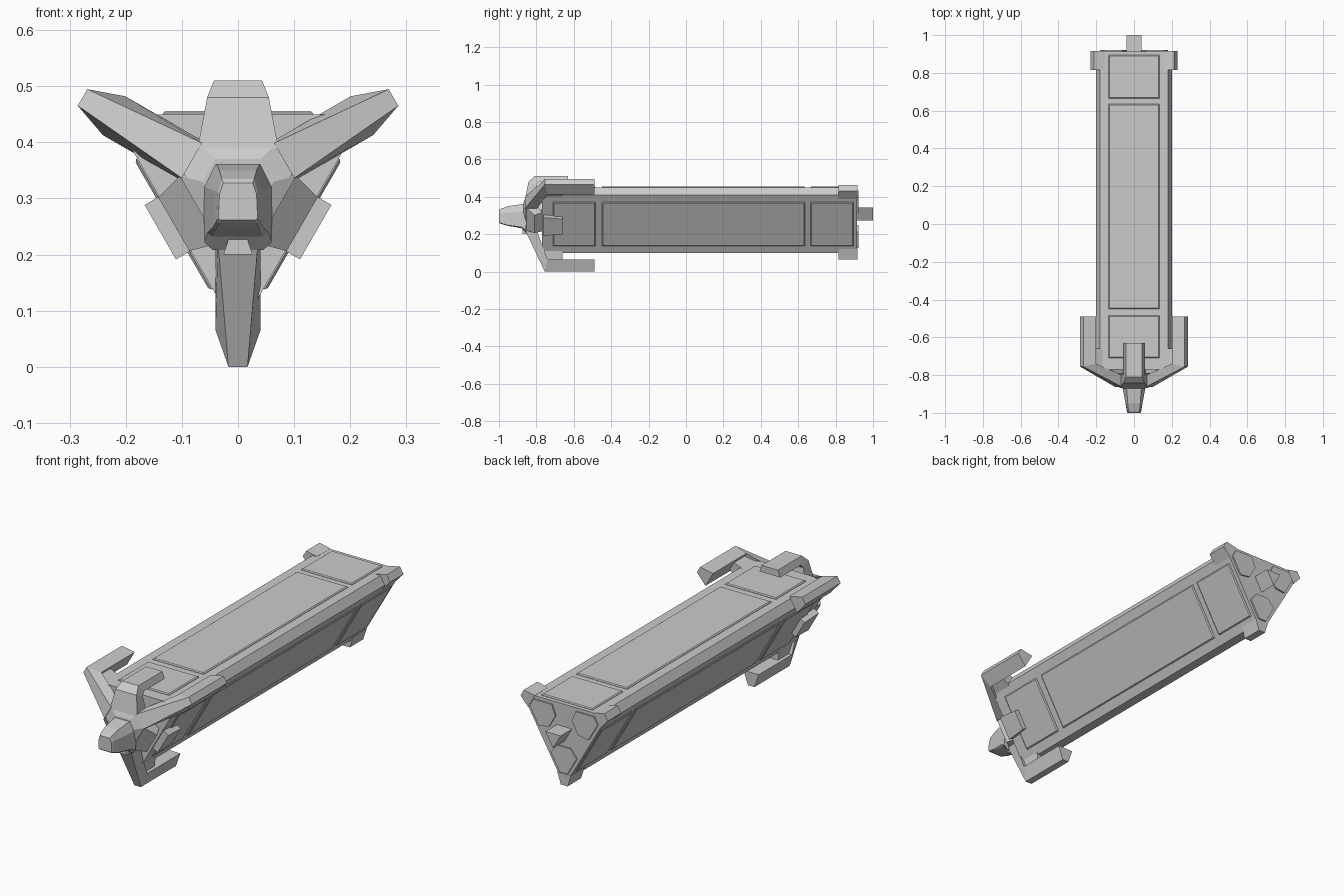
import bpy, bmesh
from math import sin, cos, radians, sqrt
from mathutils import Vector

if "Cube" in bpy.data.objects:
    bpy.data.objects.remove(bpy.data.objects["Cube"])

CZ = 0.32                      # height of the three-fold symmetry axis
FACES = (0, 120, 240)          # directions of the flat hull sides
CORNERS = (60, 180, 300)       # directions of the hull edges


def pt(angle, r, t, y):
    """Point at distance r along a direction, t sideways, y along the hull."""
    a = radians(angle)
    return Vector((r * sin(a) + t * cos(a), y, CZ + r * cos(a) - t * sin(a)))


def loft(name, rings):
    """Skin a list of equal-length rings and cap both ends."""
    bm = bmesh.new()
    vs = [[bm.verts.new(p) for p in ring] for ring in rings]
    n = len(vs[0])
    for a, b in zip(vs, vs[1:]):
        for i in range(n):
            j = (i + 1) % n
            bm.faces.new((a[i], a[j], b[j], b[i]))
    bm.faces.new(vs[0])
    bm.faces.new(vs[-1])
    bmesh.ops.recalc_face_normals(bm, faces=bm.faces)
    mesh = bpy.data.meshes.new(name)
    bm.to_mesh(mesh)
    bm.free()
    obj = bpy.data.objects.new(name, mesh)
    bpy.context.collection.objects.link(obj)
    return obj


def beam(name, angle, stations):
    """Four-sided bar; each station is outer (r, y, half width) and inner (r, y, half width)."""
    rings = []
    for (ro, yo, wo), (ri, yi, wi) in stations:
        rings.append([pt(angle, ro, -wo, yo), pt(angle, ro, wo, yo),
                      pt(angle, ri, wi, yi), pt(angle, ri, -wi, yi)])
    return loft(name, rings)


def block(name, angle, outer, inner, y0, y1):
    """Straight bar along the hull with a trapezoid section."""
    return beam(name, angle, [((outer[0], y, outer[1]), (inner[0], y, inner[1]))
                              for y in (y0, y1)])


def corner_ring(pts, y):
    return [pt(a, r, t, y) for a in CORNERS for r, t in pts]


# Hull: triangular prism with cut corners
hull_corner = [(0.22, -0.023), (0.22, 0.023)]
loft("hull", [corner_ring(hull_corner, y) for y in (-0.77, 0.914)])

# Raised panels on the three long sides
for a in FACES:
    for y0, y1 in ((-0.71, -0.485), (-0.45, 0.635), (0.665, 0.895)):
        rings = []
        for r, g in ((0.128, 0), (0.132, 0), (0.136, 0.005)):
            rings.append([pt(a, r, -0.134 + g, y0 + g), pt(a, r, 0.134 - g, y0 + g),
                          pt(a, r, 0.134 - g, y1 - g), pt(a, r, -0.134 + g, y1 - g)])
        loft("side_panel", rings)

# Corner fittings: rear guards, front arms with prongs, links to the hull
for a in CORNERS:
    block("rear_guard", a, (0.255, 0.018), (0.20, 0.036), 0.815, 0.916)
    block("prong_link", a, (0.26, 0.022), (0.20, 0.03), -0.768, -0.66)
    beam("claw_arm", a, [((0.095, -0.862, 0.036), (0.095, -0.80, 0.04)),
                         ((0.32, -0.755, 0.017), (0.255, -0.74, 0.04)),
                         ((0.32, -0.49, 0.017), (0.255, -0.49, 0.04))])
    outline = [(0.195, -0.02), (0.195, 0.02), (0.112, 0.068),
               (0.07, 0.035), (0.07, -0.035), (0.112, -0.068)]
    loft("rear_panel", [[pt(a, r, t, y) for r, t in outline] for y in (0.91, 0.921)])

# Rear hub: small triangular stub
loft("rear_hub", [corner_ring([(0.046, 0)], y) for y in (0.90, 1.0)])

# Front hub: hexagonal core joining arms and hooks
core = [[pt(a, r, t, y) for a in FACES for t in (-w, w)]
        for r, w, y in ((0.08, 0.07, -0.79), (0.08, 0.07, -0.855), (0.05, 0.04, -0.87))]
loft("front_hub", core)
loft("hub_neck", [[pt(a, 0.05, t, y) for a in FACES for t in (-0.04, 0.04)]
                  for y in (-0.80, -0.76)])

# Top hook reaching back over the hull
beam("top_hook", 0, [((0.07, -0.86, 0.072), (0.07, -0.79, 0.072)),
                     ((0.16, -0.842, 0.055), (0.14, -0.80, 0.058)),
                     ((0.19, -0.81, 0.043), (0.158, -0.785, 0.055)),
                     ((0.19, -0.63, 0.043), (0.158, -0.63, 0.055))])

# Short side hooks and their grip pads
for a in (120, 240):
    beam("side_hook", a, [((0.07, -0.86, 0.072), (0.07, -0.79, 0.072)),
                          ((0.132, -0.81, 0.055), (0.11, -0.77, 0.058))])
    beam("side_pad", a, [((0.16, -0.762, 0.056), (0.115, -0.762, 0.056)),
                         ((0.16, -0.66, 0.047), (0.115, -0.66, 0.047))])

# Nose: tapered hexagonal snout
half_rings = ((-0.855, ((0.042, 0.362), (0.062, 0.322), (0.06, 0.222), (0.045, 0.208))),
              (-0.88, ((0.038, 0.36), (0.058, 0.32), (0.055, 0.238), (0.045, 0.232))),
              (-0.95, ((0.033, 0.35), (0.045, 0.315), (0.045, 0.248), (0.04, 0.244))),
              (-0.992, ((0.029, 0.335), (0.036, 0.312), (0.038, 0.26), (0.034, 0.256))),
              (-1.0, ((0.026, 0.328), (0.033, 0.308), (0.035, 0.264), (0.031, 0.262))))
loft("nose", [[Vector((x, y, z)) for x, z in half] +
              [Vector((-x, y, z)) for x, z in reversed(half)] for y, half in half_rings])

# Chin block under the nose
loft("chin", [[Vector((sx * w, y, z)) for sx, w, z in
               ((-1, 0.016, 0.23), (1, 0.016, 0.23), (1, 0.026, 0.2), (-1, 0.026, 0.2))]
              for y in (-0.875, -0.82)])
